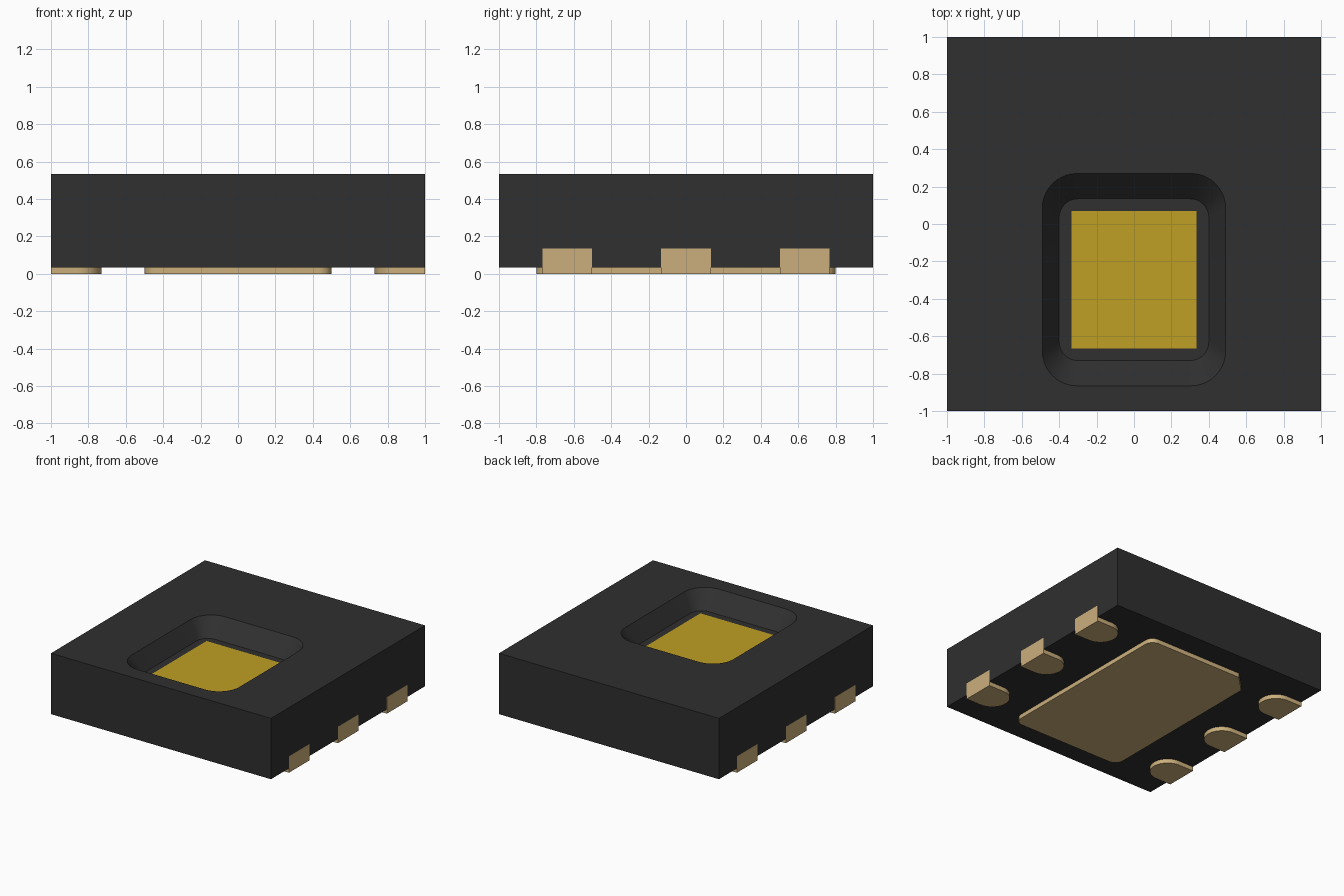
import bpy, bmesh, math

cube = bpy.data.objects.get("Cube")
if cube:
    bpy.data.objects.remove(cube, do_unlink=True)


def material(name, rgb):
    m = bpy.data.materials.new(name)
    m.use_nodes = True
    m.diffuse_color = (*rgb, 1)
    bsdf = next(n for n in m.node_tree.nodes if n.type == 'BSDF_PRINCIPLED')
    bsdf.inputs["Base Color"].default_value = (*rgb, 1)
    bsdf.inputs["Roughness"].default_value = 0.6
    return m


BLACK = material("black_plastic", (0.029, 0.029, 0.029))
GOLD = material("sensor_gold", (0.52, 0.35, 0.018))
TAN = material("tan_metal", (0.60, 0.43, 0.20))


def outline(x0, x1, y0, y1, corners):
    """Rectangle outline; corners are (radius, segments) from +x+y counter-clockwise."""
    points = []
    spots = [(x1, y1, -1, -1), (x0, y1, 1, -1), (x0, y0, 1, 1), (x1, y0, -1, 1)]
    for i, ((x, y, sx, sy), (r, n)) in enumerate(zip(spots, corners)):
        if r == 0:
            points.append((x, y))
            continue
        for k in range(n + 1):
            a = math.pi / 2 * (i + k / n)
            points.append((x + sx * r + r * math.cos(a), y + sy * r + r * math.sin(a)))
    return points


def loft(name, rings, mat):
    """Closed solid through (outline, height) rings, bottom to top."""
    bm = bmesh.new()
    loops = [[bm.verts.new((x, y, z)) for x, y in pts] for pts, z in rings]
    bm.faces.new(loops[0][::-1])
    bm.faces.new(loops[-1])
    n = len(loops[0])
    for low, high in zip(loops, loops[1:]):
        for i in range(n):
            j = (i + 1) % n
            bm.faces.new((low[i], low[j], high[j], high[i]))
    mesh = bpy.data.meshes.new(name)
    bm.to_mesh(mesh)
    bm.free()
    mesh.materials.append(mat)
    ob = bpy.data.objects.new(name, mesh)
    bpy.context.collection.objects.link(ob)
    return ob


def plate(name, pts, z0, z1, mat):
    return loft(name, [(pts, z0), (pts, z1)], mat)


def activate(ob):
    bpy.ops.object.select_all(action='DESELECT')
    ob.select_set(True)
    bpy.context.view_layer.objects.active = ob


def smooth(ob):
    activate(ob)
    bpy.ops.object.shade_smooth_by_angle(angle=math.radians(25))


SHARP = [(0, 1)] * 4
BASE, TOP, FLOOR = 0.035, 0.535, 0.402

# Package body with a tapered rounded pocket
body = plate("package_body", outline(-1, 1, -1, 1, SHARP), BASE, TOP, BLACK)
rim = outline(-0.49, 0.49, -0.865, 0.27, [(0.185, 10)] * 4)
pit = outline(-0.4, 0.4, -0.73, 0.135, [(0.1, 10)] * 4)
cutter = loft("pocket_cutter", [(pit, FLOOR), (rim, TOP), (rim, TOP + 0.1)], BLACK)
cutter.hide_render = True
cut = body.modifiers.new("pocket", 'BOOLEAN')
cut.operation = 'DIFFERENCE'
cut.solver = 'EXACT'
cut.object = cutter
activate(body)
bpy.ops.object.modifier_apply(modifier=cut.name)
bpy.data.objects.remove(cutter, do_unlink=True)
smooth(body)

# Sensor window on the pocket floor
plate("sensor_window", outline(-0.335, 0.335, -0.665, 0.07, SHARP),
      FLOOR - 0.003, FLOOR + 0.003, GOLD)

# Central pad underneath, one corner chamfered as the orientation mark
soft = (0.07, 6)
smooth(plate("center_pad", outline(-0.5, 0.5, -0.8, 0.8, [soft, (0.14, 1), soft, soft]),
             0, BASE, TAN))

# Side contacts: round-ended foot plus a thin plate up the side wall
HALF = 0.133
for side, label in ((1, "left"), (-1, "right")):
    for row, y in zip(("front", "middle", "back"), (-0.635, 0, 0.635)):
        inner, outer = (HALF, 10), (0, 1)
        if side > 0:
            x0, x1, corners = 0.73, 1, [outer, inner, inner, outer]
        else:
            x0, x1, corners = -1, -0.73, [inner, outer, outer, inner]
        smooth(plate(f"{label}_{row}_foot", outline(x0, x1, y - HALF, y + HALF, corners),
                     0, BASE, TAN))
        xs = sorted((side * 0.995, side * 1.001))
        plate(f"{label}_{row}_contact", outline(*xs, y - HALF, y + HALF, SHARP),
              0, 0.135, TAN)
